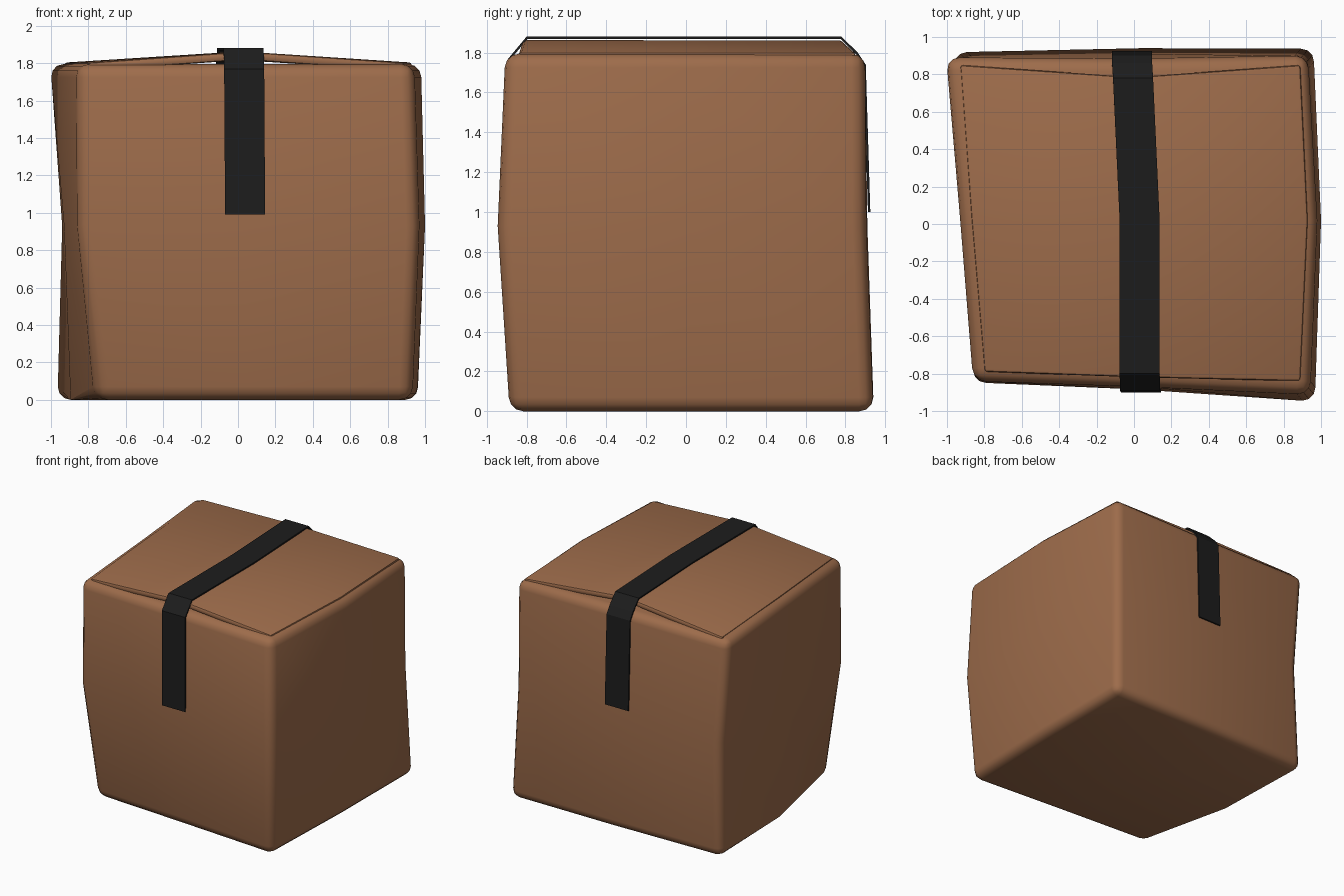
import bpy, bmesh, math
from mathutils import Vector

if "Cube" in bpy.data.objects:
    bpy.data.objects.remove(bpy.data.objects["Cube"])


def material(name, color):
    m = bpy.data.materials.new(name)
    m.diffuse_color = color
    m.use_nodes = True
    m.node_tree.nodes["Principled BSDF"].inputs["Base Color"].default_value = m.diffuse_color
    return m


def finish(name, bm, mat, angle=None):
    bmesh.ops.recalc_face_normals(bm, faces=bm.faces)
    me = bpy.data.meshes.new(name)
    bm.to_mesh(me)
    bm.free()
    ob = bpy.data.objects.new(name, me)
    bpy.context.collection.objects.link(ob)
    me.materials.append(mat)
    if angle:
        bpy.ops.object.select_all(action='DESELECT')
        ob.select_set(True)
        bpy.context.view_layer.objects.active = ob
        bpy.ops.object.shade_smooth_by_angle(angle=math.radians(angle))
    return ob


def sheet(rows, thickness):
    """Solid sheet from rows of points, given by its top/outer surface."""
    bm = bmesh.new()
    vs = [[bm.verts.new(p) for p in row] for row in rows]
    for a, b in zip(vs, vs[1:]):
        for i in range(len(a) - 1):
            bm.faces.new((a[i], a[i + 1], b[i + 1], b[i]))
    bmesh.ops.recalc_face_normals(bm, faces=bm.faces)
    bm.normal_update()
    bm.faces.ensure_lookup_table()
    if bm.faces[0].normal.z < 0:
        bmesh.ops.reverse_faces(bm, faces=bm.faces)
    bmesh.ops.solidify(bm, geom=bm.faces[:], thickness=thickness)
    return bm


cardboard = material("cardboard", (0.34, 0.15, 0.07, 1))
black = material("black_tape", (0.012, 0.012, 0.012, 1))

# Dented box: each side column gives (x, y) at bottom, middle and top
columns = {
    (-1, -1): ((-0.75, -0.78), (-0.86, -0.85), (-0.86, -0.84)),
    (0, -1): ((0.05, -0.83), (0.03, -0.885), (0.03, -0.87)),
    (1, -1): ((0.93, -0.89), (0.97, -0.945), (0.94, -0.91)),
    (1, 0): ((0.96, 0.02), (1.0, 0.02), (0.98, 0.02)),
    (1, 1): ((0.965, 0.94), (0.935, 0.905), (0.93, 0.90)),
    (0, 1): ((0.04, 0.94), (0.02, 0.91), (0.0, 0.885)),
    (-1, 1): ((-0.965, 0.92), (-0.94, 0.895), (-1.01, 0.89)),
    (-1, 0): ((-0.965, 0.05), (-0.93, 0.05), (-0.93, 0.03)),
}
heights = (0.0, 0.93, 1.795)
bm = bmesh.new()
bmesh.ops.create_cube(bm, size=2)
bmesh.ops.subdivide_edges(bm, edges=bm.edges[:], cuts=1, use_grid_fill=True)
bm.normal_update()
rim = [e for e in bm.edges if e.calc_face_angle() > 1]
for v in bm.verts:
    i, j, k = (round(c) for c in v.co)
    x, y = columns[(i, j)][k + 1] if (i, j) in columns else (0, 0)
    v.co = Vector((x, y, heights[k + 1]))
bmesh.ops.bevel(bm, geom=rim, offset=0.07, offset_type='OFFSET', segments=3,
                profile=0.5, affect='EDGES')
finish("box", bm, cardboard, 40)

# Top flaps, lifted to a ridge along the middle
bm = sheet([
    [(-0.80, -0.79, 1.803), (0.03, -0.82, 1.862), (0.89, -0.84, 1.803)],
    [(-0.87, 0.03, 1.803), (0.03, 0.02, 1.862), (0.93, 0.02, 1.803)],
    [(-0.93, 0.85, 1.803), (0.0, 0.785, 1.862), (0.89, 0.85, 1.803)],
], 0.045)
bm.normal_update()
sharp = [e for e in bm.edges if e.calc_face_angle(0) > 1]
bmesh.ops.bevel(bm, geom=sharp, offset=0.015, segments=2, profile=0.5,
                affect='EDGES')
finish("top_flaps", bm, cardboard, 40)

# Tape over the ridge and down both ends: (centre x, y, z)
path = [
    (0.03, 0.02, 1.88), (0.03, -0.80, 1.88), (0.033, -0.892, 1.77),
    (0.038, -0.900, 0.99)]
back = [(-0.005, 0.78, 1.88), (-0.01, 0.862, 1.80), (-0.01, 0.902, 1.74),
        (-0.01, 0.925, 1.0)]
rows = [[(x - 0.107, y, z), (x + 0.107, y, z)] for x, y, z in path[::1]]
rows = [[(x - 0.107, y, z), (x + 0.107, y, z)] for x, y, z in back[::-1]] + rows
bm = bmesh.new()
vs = [[bm.verts.new(p) for p in r] for r in rows]
for a, b in zip(vs, vs[1:]):
    bm.faces.new((a[0], b[0], b[1], a[1]))
tape = finish("tape", bm, black)
mod = tape.modifiers.new("thickness", 'SOLIDIFY')
mod.thickness = 0.012
mod.offset = -1
